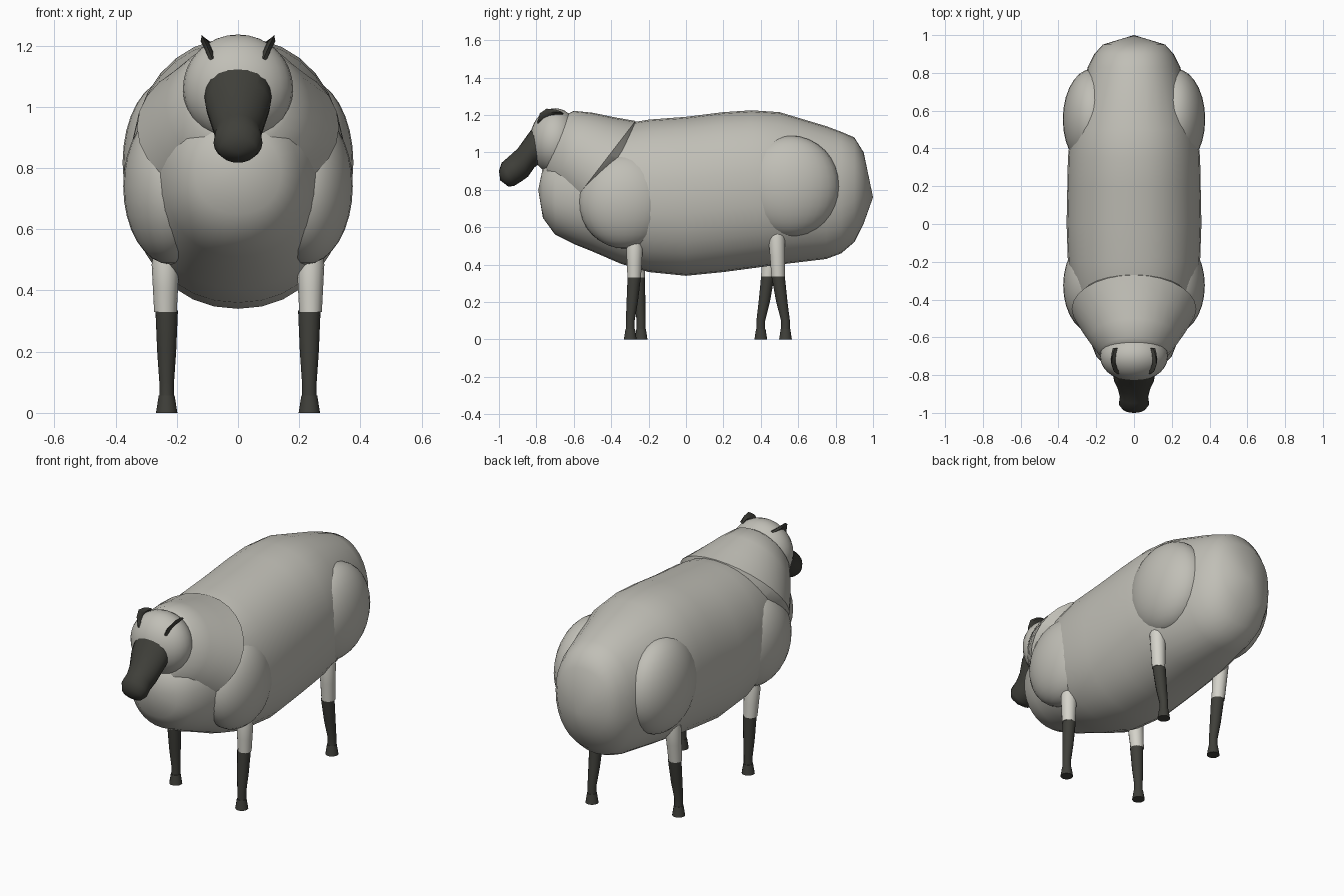
import bpy, bmesh, math
from mathutils import Vector

cube = bpy.data.objects.get("Cube")
if cube:
    bpy.data.objects.remove(cube)


def material(name, rgb):
    m = bpy.data.materials.new(name)
    m.use_nodes = True
    m.diffuse_color = (*rgb, 1)
    m.node_tree.nodes["Principled BSDF"].inputs["Base Color"].default_value = (*rgb, 1)
    return m


WOOL = material("grey wool", (0.53, 0.52, 0.47))
PALE = material("pale leg wool", (0.66, 0.65, 0.59))
DARK = material("dark skin", (0.05, 0.05, 0.042))


def finish(name, bm, mat, angle=50):
    bmesh.ops.recalc_face_normals(bm, faces=bm.faces)
    mesh = bpy.data.meshes.new(name)
    bm.to_mesh(mesh)
    bm.free()
    mesh.materials.append(mat)
    ob = bpy.data.objects.new(name, mesh)
    bpy.context.collection.objects.link(ob)
    bpy.ops.object.select_all(action='DESELECT')
    ob.select_set(True)
    bpy.context.view_layer.objects.active = ob
    bpy.ops.object.shade_smooth_by_angle(angle=math.radians(angle))
    return ob


def loft(name, rings, mat, tips=(None, None), x=0, sides=24, power=1.0, angle=50):
    """Skin oval rings: top point (y, z), bottom point (y, z), half width."""
    bm = bmesh.new()
    loops = []
    for yt, zt, yb, zb, w in rings:
        mid = Vector((x, (yt + yb) / 2, (zt + zb) / 2))
        up = Vector((0, (yt - yb) / 2, (zt - zb) / 2))
        loop = []
        for i in range(sides):
            a = math.tau * i / sides
            c, s = [math.copysign(abs(v) ** power, v) for v in (math.cos(a), math.sin(a))]
            loop.append(bm.verts.new(mid + Vector((w * c, 0, 0)) + up * s))
        loops.append(loop)
    for p, q in zip(loops, loops[1:]):
        for i in range(sides):
            j = (i + 1) % sides
            bm.faces.new((p[i], p[j], q[j], q[i]))
    for loop, tip in zip((loops[0], loops[-1]), tips):
        if tip is None:
            bm.faces.new(loop)
        else:
            v = bm.verts.new((x, *tip))
            for i in range(sides):
                bm.faces.new((loop[i], loop[(i + 1) % sides], v))
    return finish(name, bm, mat, angle)


def ellipsoid(name, centre, radii, mat):
    bm = bmesh.new()
    bmesh.ops.create_uvsphere(bm, u_segments=28, v_segments=16, radius=1)
    bmesh.ops.scale(bm, vec=radii, verts=bm.verts)
    bmesh.ops.translate(bm, vec=centre, verts=bm.verts)
    return finish(name, bm, mat)


# Barrel body: y, bottom, top, half width
body = [(.95, .62, 1.0, .165), (.90, .52, 1.08, .21), (.83, .46, 1.11, .245),
        (.75, .43, 1.14, .265), (.5, .40, 1.215, .335), (.35, .38, 1.225, .35),
        (.2, .36, 1.215, .353), (0, .34, 1.19, .357), (-.2, .36, 1.175, .35),
        (-.35, .405, 1.15, .32), (-.5, .47, 1.1, .28), (-.6, .51, 1.04, .24),
        (-.7, .56, .98, .2), (-.765, .65, .92, .14)]
loft("body", [(y, t, y, b, w) for y, b, t, w in body], WOOL,
     tips=((1.0, .76), (-.79, .8)), sides=32, power=.93, angle=80)

# Neck flaring into a collar that folds under
loft("neck", [(-.66, 1.19, -.75, .93, .14), (-.60, 1.222, -.76, .87, .185),
              (-.5, 1.212, -.72, .8, .235), (-.38, 1.187, -.68, .75, .285),
              (-.27, 1.168, -.63, .70, .33), (-.24, 1.06, -.5, .72, .25)], WOOL, sides=28)

# Head, face and muzzle
ellipsoid("head", (0, -.7, 1.06), (.18, .135, .176), WOOL)
loft("face", [(-.74, 1.15, -.70, .95, .09), (-.805, 1.15, -.77, .95, .112),
              (-.85, 1.09, -.81, .92, .106), (-.90, 1.02, -.845, .87, .086),
              (-.95, .975, -.88, .845, .075), (-.985, .945, -.92, .82, .08),
              (-1.0, .90, -.95, .817, .062)], DARK, tips=(None, (-.993, .85)), sides=20)


def ear(name, side):
    """Thin leaf curling up and back over the head: y, z, x, half breadth."""
    bm = bmesh.new()
    rows = []
    for y, z, x, b in [(-.79, 1.15, .08, .012), (-.772, 1.19, .098, .022),
                       (-.735, 1.214, .11, .024), (-.69, 1.215, .108, .018),
                       (-.658, 1.21, .1, .007)]:
        lean = Vector((side * .35, -.45, .82)) * b
        mid = Vector((side * x, y, z))
        flat = Vector((side * .012, 0, 0))
        rows.append([bm.verts.new(mid + o) for o in (lean, flat, -lean, -flat)])
    for p, q in zip(rows, rows[1:]):
        for i in range(4):
            bm.faces.new((p[i], p[i - 1], q[i - 1], q[i]))
    bm.faces.new(rows[0])
    bm.faces.new(rows[-1])
    finish(name, bm, DARK, 60)


def leg(name, x, top, knee, foot, z_top, z_sock):
    """Pale upper leg, dark sock and flared hoof along a slightly bent line."""
    def ring(y, z, r):
        return (y + r, z, y - r, z, r)
    loft(name + "_upper_leg", [ring(top, z_top + .05, .036), ring(top, z_top, .045),
                               ring((top + knee) / 2, (z_top + z_sock) / 2, .041),
                               ring(knee, z_sock, .037)], PALE, x=x, sides=14)
    xf = x - math.copysign(.004, x)
    loft(name + "_lower_leg", [ring(knee, z_sock, .0365), ring((knee + foot) / 2, .2, .031),
                               ring(foot, .1, .024), ring(foot, .05, .024)],
         DARK, x=xf, sides=14)
    loft(name + "_hoof", [ring(foot, .056, .026), ring(foot, 0, .035)], DARK, x=xf, sides=14)


# Paired parts
for label, s in (("left", 1), ("right", -1)):
    ear(label + "_ear", s)
    ellipsoid(label + "_shoulder", (s * .22, -.325, .74), (.155, .25, .255), WOOL)
    ellipsoid(label + "_thigh", (s * .22, .555, .818), (.157, .267, .272), WOOL)

# Legs in a gentle stride
leg("left_front", .237, -.275, -.277, -.298, .485, .33)
leg("right_front", -.237, -.27, -.255, -.24, .485, .33)
leg("left_hind", .237, .485, .493, .532, .545, .335)
leg("right_hind", -.237, .46, .437, .40, .545, .335)
